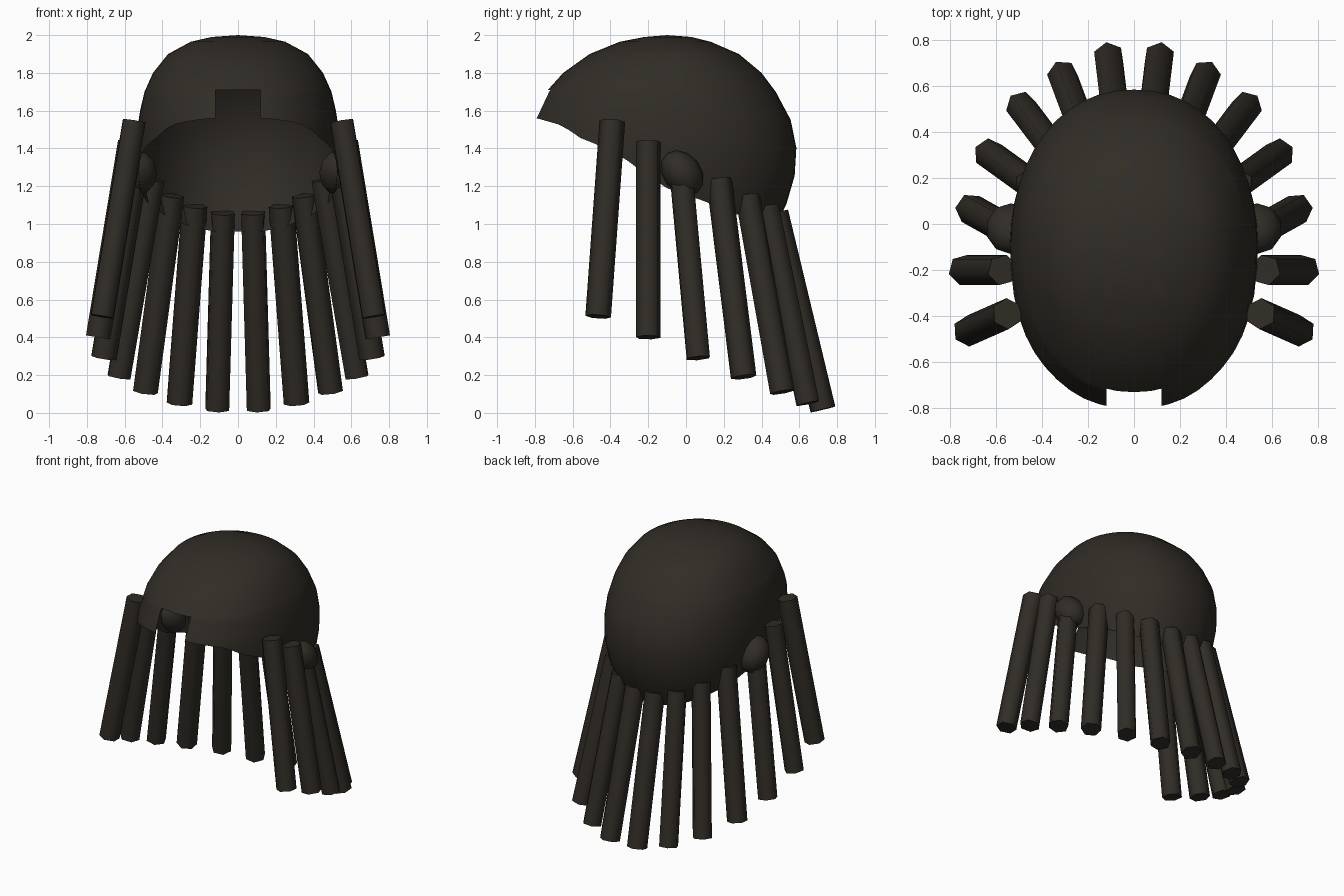
import bpy, bmesh, math
from mathutils import Vector

if "Cube" in bpy.data.objects:
    bpy.data.objects.remove(bpy.data.objects["Cube"])

mat = bpy.data.materials.new("dark_brown")
mat.diffuse_color = (0.03, 0.025, 0.019, 1)
mat.use_nodes = True
mat.node_tree.nodes["Principled BSDF"].inputs["Base Color"].default_value = mat.diffuse_color


def interp(table, t, col):
    if t <= table[0][0]:
        return table[0][col]
    for a, b in zip(table, table[1:]):
        if t <= b[0]:
            return a[col] + (b[col] - a[col]) * (t - a[0]) / (b[0] - a[0])
    return table[-1][col]


def finish(bm, name, angle):
    bmesh.ops.recalc_face_normals(bm, faces=bm.faces)
    me = bpy.data.meshes.new(name)
    bm.to_mesh(me)
    bm.free()
    ob = bpy.data.objects.new(name, me)
    bpy.context.collection.objects.link(ob)
    me.materials.append(mat)
    bpy.ops.object.select_all(action='DESELECT')
    ob.select_set(True)
    bpy.context.view_layer.objects.active = ob
    bpy.ops.object.shade_smooth_by_angle(angle=math.radians(angle))
    return ob


# Cap sections: height, front y, back y, half width
SECTIONS = [(0.95, -0.84, 0.46, 0.44), (1.1, -0.84, 0.53, 0.50), (1.25, -0.84, 0.575, 0.53),
            (1.4, -0.84, 0.585, 0.54), (1.55, -0.81, 0.555, 0.53), (1.7, -0.74, 0.475, 0.495),
            (1.8, -0.65, 0.40, 0.45), (1.9, -0.51, 0.28, 0.37), (1.965, -0.35, 0.13, 0.25),
            (1.99, -0.22, 0.03, 0.14), (2.0, -0.1, -0.1, 0.0)]
# Lower rim: y, height
RIM = [(-0.79, 1.56), (-0.65, 1.52), (-0.57, 1.46), (-0.42, 1.40), (-0.3, 1.33),
       (-0.13, 1.20), (0.1, 1.12), (0.3, 1.04), (0.45, 0.96)]
YC = -0.1


def cap_point(ang, z):
    c, s = math.cos(ang), math.sin(ang)
    p = 2 / 2.15
    x = math.copysign(abs(c) ** p, c) * interp(SECTIONS, z, 3)
    end = interp(SECTIONS, z, 2 if s > 0 else 1)
    return Vector((x, YC + abs(s) ** p * (end - YC), z))


def rim_height(ang):
    lo, hi = 0.95, 1.7
    for _ in range(30):
        mid = (lo + hi) / 2
        if mid < interp(RIM, cap_point(ang, mid).y, 1):
            lo = mid
        else:
            hi = mid
    return hi


# Hair cap: open shell with slanted rim
bm = bmesh.new()
N = 48
top = bm.verts.new((0, YC, 2))
levels = [1.99, 1.965, 1.93, 1.9, 1.85, 1.8, 1.7]
cols = []
for i in range(N):
    a = 2 * math.pi * i / N
    r = rim_height(a)
    zs = levels + [1.7 + (r - 1.7) * k / 5 for k in range(1, 6)]
    cols.append([bm.verts.new(cap_point(a, z)) for z in zs])
for i in range(N):
    p, q = cols[i], cols[(i + 1) % N]
    bm.faces.new((top, p[0], q[0]))
    for k in range(len(p) - 1):
        bm.faces.new((p[k], p[k + 1], q[k + 1], q[k]))

# Square notch at the forehead
for co, no in (((0.12, 0, 0), (1, 0, 0)), ((-0.12, 0, 0), (1, 0, 0)), ((0, 0, 1.71), (0, 0, 1))):
    bmesh.ops.bisect_plane(bm, geom=bm.verts[:] + bm.edges[:] + bm.faces[:],
                           plane_co=co, plane_no=no, dist=1e-5)
gone = []
for f in bm.faces:
    m = f.calc_center_median()
    if abs(m.x) < 0.12 and m.y < -0.4 and m.z < 1.71:
        gone.append(f)
bmesh.ops.delete(bm, geom=gone, context='FACES')
finish(bm, "hair_cap", 60)

# Hanging six-sided locks: top centre, bottom centre
LOCKS = [((0.55, -0.39, 1.545), (0.72, -0.465, 0.51)),
         ((0.57, -0.20, 1.435), (0.74, -0.20, 0.40)),
         ((0.54, -0.03, 1.32), (0.71, 0.065, 0.29)),
         ((0.45, 0.175, 1.235), (0.63, 0.305, 0.19)),
         ((0.35, 0.325, 1.15), (0.49, 0.51, 0.11)),
         ((0.23, 0.43, 1.095), (0.31, 0.645, 0.05)),
         ((0.08, 0.475, 1.06), (0.11, 0.725, 0.018))]


def lock(a, b, name):
    a, b = Vector(a), Vector(b)
    d = (b - a).normalized()
    out = Vector((b.x, b.y, 0))
    out = (out - d * out.dot(d)).normalized()
    side = d.cross(out)
    bm = bmesh.new()
    rings = []
    for c in (a, b):
        rings.append([bm.verts.new(c + 0.068 * (out * math.cos(k * math.pi / 3)
                                               + side * math.sin(k * math.pi / 3)))
                      for k in range(6)])
    for k in range(6):
        j = (k + 1) % 6
        bm.faces.new((rings[0][k], rings[0][j], rings[1][j], rings[1][k]))
    bm.faces.new(rings[0])
    bm.faces.new(rings[1])
    finish(bm, name, 65)


for sx, label in ((1, "right"), (-1, "left")):
    for n, (a, b) in enumerate(LOCKS):
        lock((sx * a[0], *a[1:]), (sx * b[0], *b[1:]), f"lock_{label}_{n + 1}")
    # Rounded lump over the ear
    bm = bmesh.new()
    bmesh.ops.create_uvsphere(bm, u_segments=10, v_segments=6, radius=1)
    for v in bm.verts:
        z = v.co.z
        v.co = Vector((sx * 0.535 + 0.11 * v.co.x, -0.02 + 0.11 * v.co.y - 0.03 * z, 1.27 + 0.12 * z))
    finish(bm, f"ear_lump_{label}", 50)
